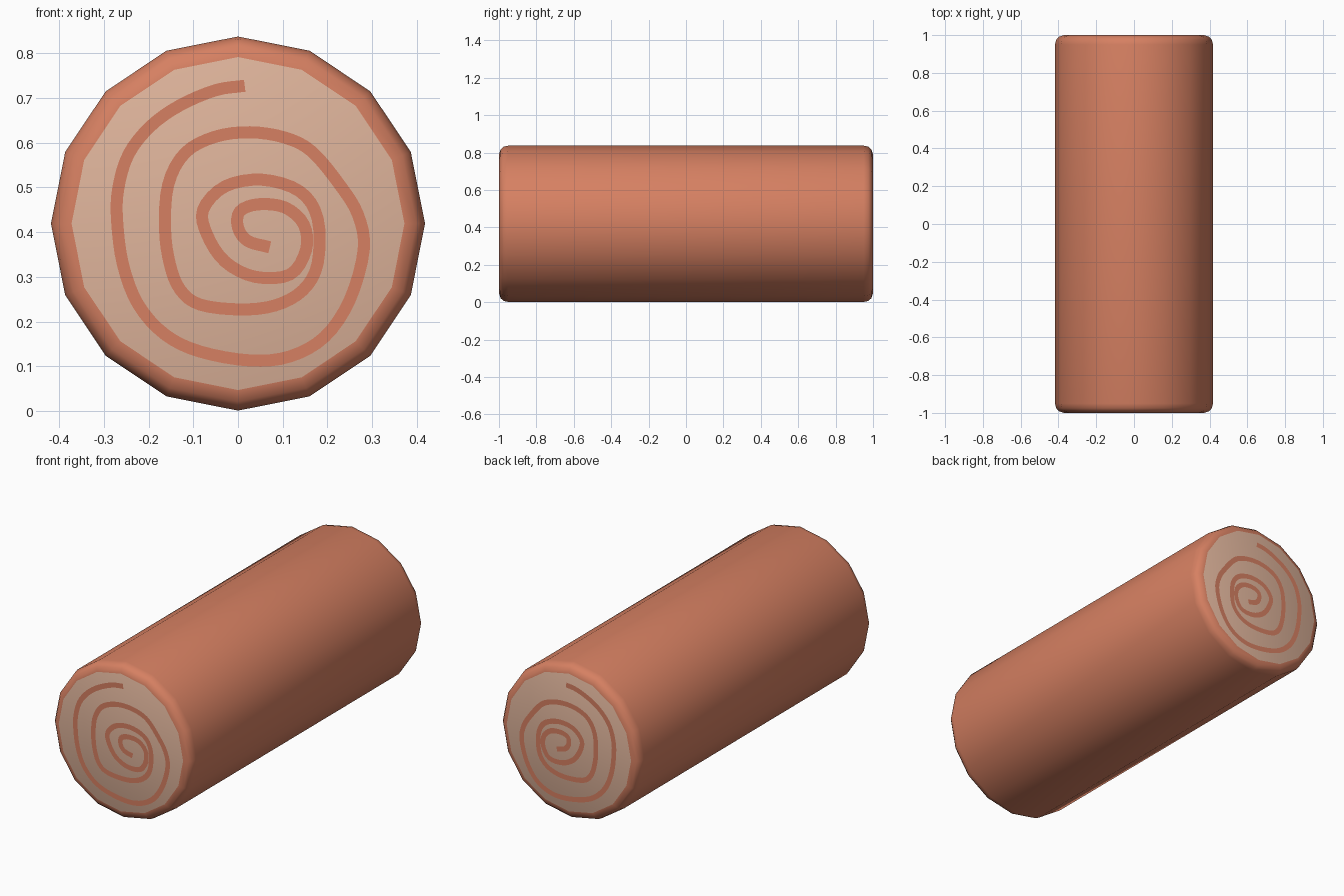
import bpy, bmesh, math
from mathutils import Vector

if "Cube" in bpy.data.objects:
    bpy.data.objects.remove(bpy.data.objects["Cube"])

R, CZ, SIDES = 0.418, 0.419, 16


def material(name, rgb):
    m = bpy.data.materials.new(name)
    m.diffuse_color = (*rgb, 1)
    m.use_nodes = True
    m.node_tree.nodes["Principled BSDF"].inputs["Base Color"].default_value = m.diffuse_color
    return m


bark = material("terracotta bark", (0.672, 0.216, 0.122))
cut = material("pale cut wood", (0.745, 0.462, 0.332))


def finish(bm, name, mats, smooth):
    me = bpy.data.meshes.new(name)
    bm.to_mesh(me)
    bm.free()
    ob = bpy.data.objects.new(name, me)
    bpy.context.collection.objects.link(ob)
    for m in mats:
        me.materials.append(m)
    for p in me.polygons:
        p.use_smooth = smooth
    return ob


# Log body: 16-sided barrel with rounded rims and pale end caps
end = [(0.372, 1.0), (0.398, 0.991), (0.412, 0.975), (R, 0.95)]
profile = [(r, -y) for r, y in end] + [(r, y) for r, y in reversed(end)]
bm = bmesh.new()
rings = []
for r, y in profile:
    rings.append([bm.verts.new((r * math.sin(2 * math.pi * i / SIDES), y,
                                CZ + r * math.cos(2 * math.pi * i / SIDES)))
                  for i in range(SIDES)])
for a, b in zip(rings, rings[1:]):
    for i in range(SIDES):
        j = (i + 1) % SIDES
        bm.faces.new((a[i], a[j], b[j], b[i]))
for ring in (rings[0], rings[-1]):
    bm.faces.new(ring).material_index = 1
bmesh.ops.recalc_face_normals(bm, faces=bm.faces)
finish(bm, "log", [bark, cut], True)

# Spiral growth line, from outside to centre (x, z)
path = [(.015, .727), (-.05, .717), (-.13, .683), (-.196, .636), (-.245, .573),
        (-.268, .495), (-.27, .423), (-.257, .327), (-.223, .238), (-.163, .171),
        (-.085, .133), (.027, .113), (.116, .122), (.194, .166), (.25, .249),
        (.281, .361), (.268, .439), (.227, .506), (.165, .58), (.105, .611),
        (.027, .623), (-.051, .613), (-.118, .577), (-.156, .506), (-.163, .406),
        (-.152, .327), (-.129, .271), (-.085, .238), (.004, .227), (.083, .236),
        (.145, .27), (.178, .33), (.178, .43), (.138, .491), (.054, .517),
        (-.029, .502), (-.078, .45), (-.069, .394), (-.029, .334), (.038, .3),
        (.116, .305), (.152, .36), (.147, .417), (.105, .455), (.045, .462),
        (.004, .446), (0, .41), (.022, .38), (.071, .366)]


def smooth_path(pts, steps=4):
    p = [Vector(q) for q in pts]
    p = [2 * p[0] - p[1]] + p + [2 * p[-1] - p[-2]]
    out = []
    for a, b, c, d in zip(p, p[1:], p[2:], p[3:]):
        for s in range(steps):
            t = s / steps
            out.append(0.5 * (2 * b + (c - a) * t + (2 * a - 5 * b + 4 * c - d) * t * t
                              + (3 * b - a - 3 * c + d) * t ** 3))
    return out + [p[-2]]


def spiral(name, y, half=0.0135):
    pts = smooth_path(path)
    bm = bmesh.new()
    prev = None
    for i, p in enumerate(pts):
        d = (pts[min(i + 1, len(pts) - 1)] - pts[max(i - 1, 0)]).normalized()
        n = Vector((-d.y, d.x)) * half
        pair = [bm.verts.new((q.x, y, q.y)) for q in (p + n, p - n)]
        if prev:
            f = bm.faces.new((prev[0], prev[1], pair[1], pair[0]))
            f.normal_update()
            if f.normal.y * y < 0:
                f.normal_flip()
        prev = pair
    finish(bm, name, [bark], False)


spiral("front_spiral", -1.002)
spiral("back_spiral", 1.002)
